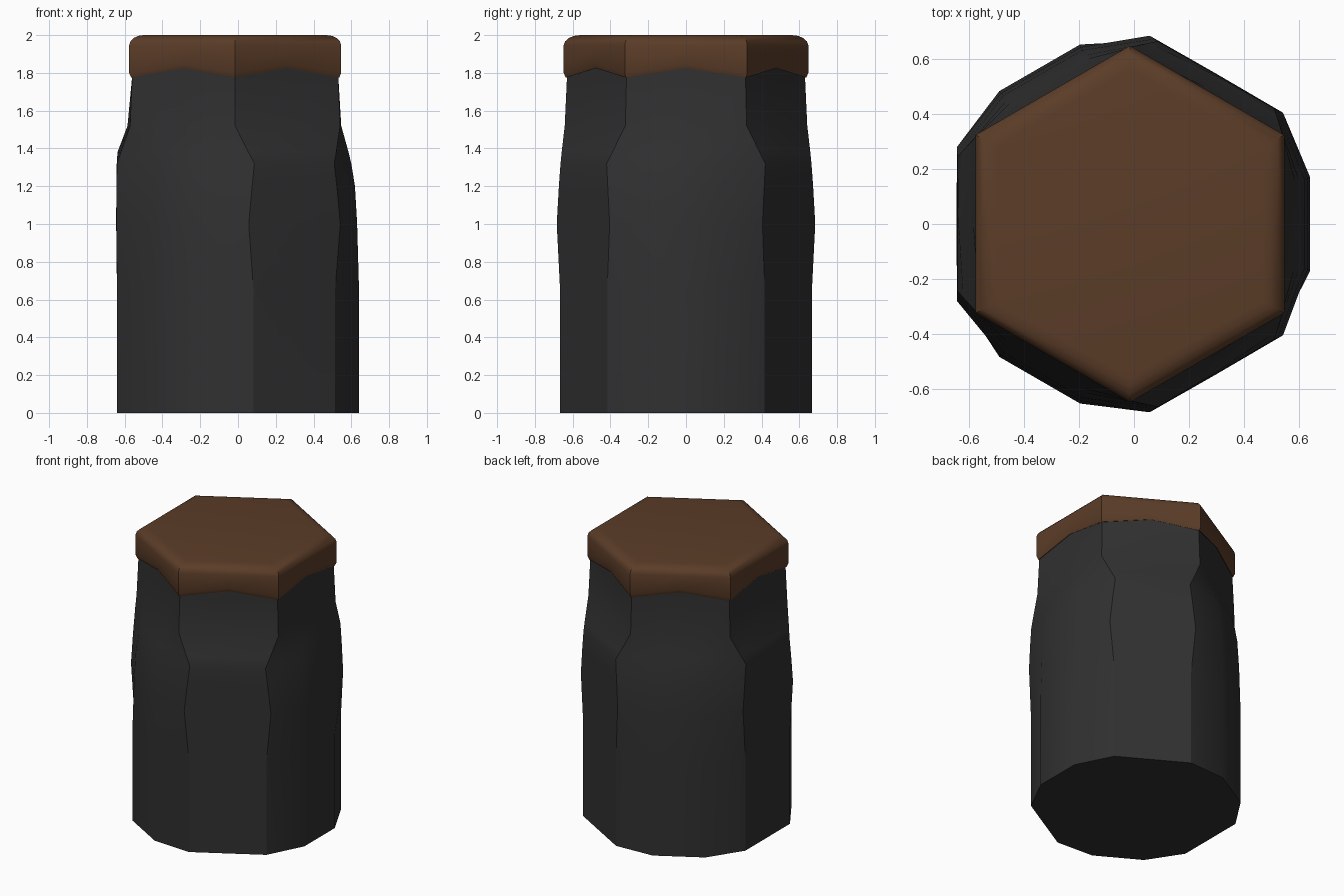
import bpy, bmesh
from math import cos, sin, radians

if "Cube" in bpy.data.objects:
    bpy.data.objects.remove(bpy.data.objects["Cube"])

CX = -0.015  # jar axis offset


def polar(r, deg, z):
    return (CX + r * cos(radians(deg)), r * sin(radians(deg)), z)


def loft(name, rings, color, cap_bottom=True, cap_top=True):
    bm = bmesh.new()
    loops = [[bm.verts.new(p) for p in ring] for ring in rings]
    n = len(loops[0])
    for lo, hi in zip(loops, loops[1:]):
        for i in range(n):
            j = (i + 1) % n
            bm.faces.new((lo[i], lo[j], hi[j], hi[i]))
    if cap_bottom:
        bm.faces.new(loops[0][::-1])
    if cap_top:
        bm.faces.new(loops[-1])
    bmesh.ops.recalc_face_normals(bm, faces=bm.faces)
    me = bpy.data.meshes.new(name)
    bm.to_mesh(me)
    bm.free()
    ob = bpy.data.objects.new(name, me)
    bpy.context.collection.objects.link(ob)
    mat = bpy.data.materials.new(name + "_colour")
    mat.diffuse_color = (*color, 1)
    mat.use_nodes = True
    mat.node_tree.nodes["Principled BSDF"].inputs["Base Color"].default_value = mat.diffuse_color
    me.materials.append(mat)
    bpy.ops.object.select_all(action='DESELECT')
    ob.select_set(True)
    bpy.context.view_layer.objects.active = ob
    bpy.ops.object.shade_smooth_by_angle(angle=radians(30))
    return ob


# Body: three-fold faceted rings (z, bulge radius, corner angle, corner radius, flat-face radius)
profile = [
    (0.00, 0.677, 38.2, 0.674, 0.626),
    (0.66, 0.677, 38.2, 0.674, 0.626),
    (1.00, 0.667, 36.0, 0.688, 0.630),
    (1.20, 0.655, 37.6, 0.679, 0.629),
    (1.32, 0.635, 38.7, 0.672, 0.627),
    (1.38, 0.620, 36.1, 0.662, 0.623),
    (1.52, 0.580, 30.0, 0.642, 0.570),
    (1.78, 0.564, 30.0, 0.630, 0.5456),
    (1.90, 0.564, 30.0, 0.630, 0.5456),
]
rings = []
for z, r1, a2, r2, r3 in profile:
    ring = []
    for k in range(3):
        for a, r in ((-a2, r2), (-14.5, r1), (14.5, r1), (a2, r2), (60, r3)):
            ring.append(polar(r, 120 * k + a, z))
    rings.append(ring)
loft("jar_body", rings, (0.03, 0.03, 0.03))


# Lid: hexagon with rounded top and scalloped lower rim
def hexagon(r, z_corner, z_mid):
    ring = []
    for k in range(6):
        ring.append(polar(r, 60 * k + 30, z_corner))
        ring.append(polar(r * cos(radians(30)), 60 * k + 60, z_mid))
    return ring


lid = [hexagon(*p) for p in (
    (0.600, 1.785, 1.84), (0.636, 1.775, 1.825), (0.648, 1.80, 1.85),
    (0.648, 1.945, 1.945), (0.640, 1.967, 1.967), (0.620, 1.985, 1.985),
    (0.592, 1.996, 1.996), (0.560, 2.0, 2.0))]
loft("lid", lid, (0.105, 0.046, 0.021), cap_bottom=False)
